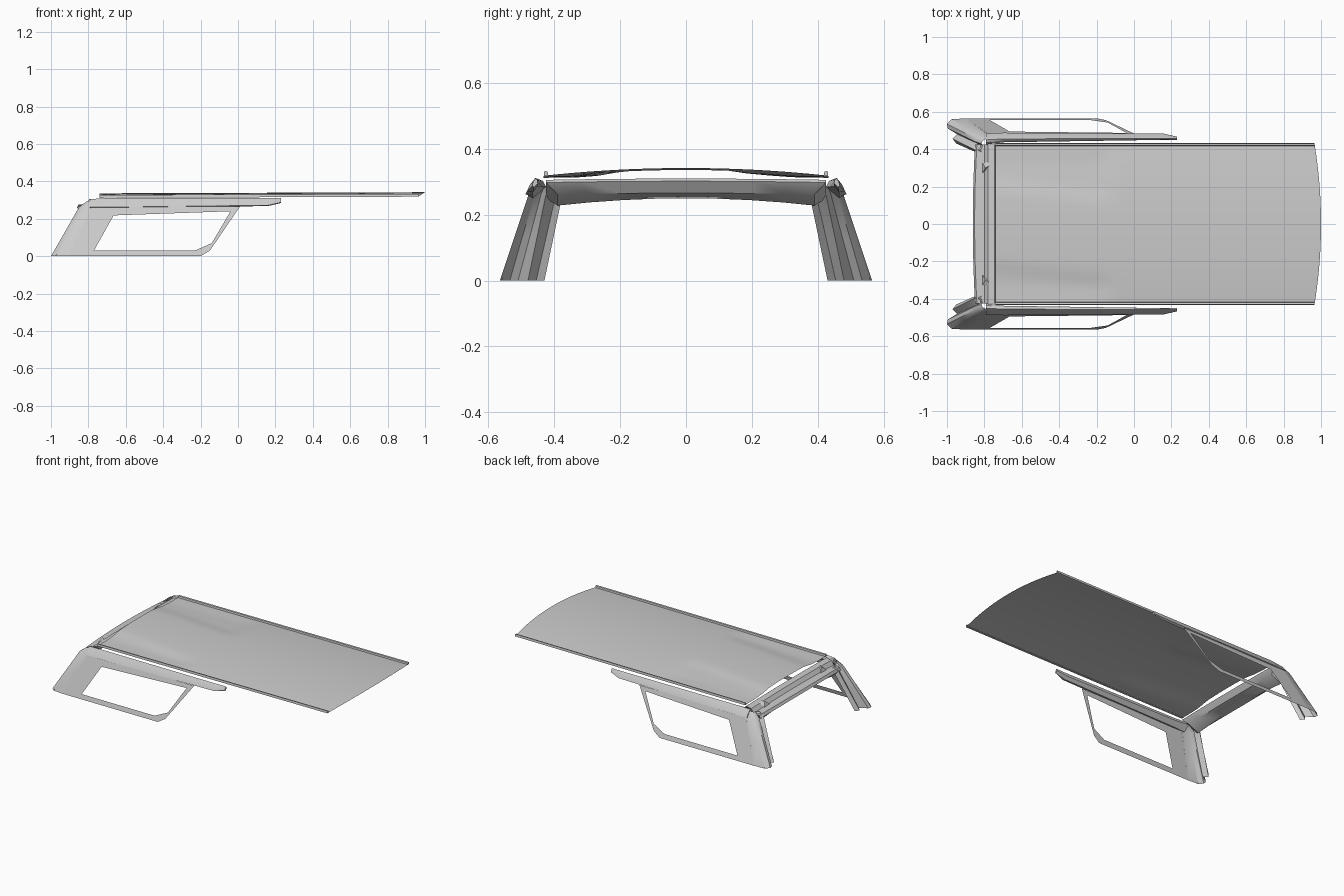
import bpy, bmesh, math


def make(name, verts, faces, smooth=True):
    me = bpy.data.meshes.new(name)
    me.from_pydata(verts, [], faces)
    bm = bmesh.new()
    bm.from_mesh(me)
    bmesh.ops.recalc_face_normals(bm, faces=bm.faces)
    bm.to_mesh(me)
    bm.free()
    ob = bpy.data.objects.new(name, me)
    bpy.context.collection.objects.link(ob)
    if smooth:
        bpy.ops.object.select_all(action='DESELECT')
        ob.select_set(True)
        bpy.context.view_layer.objects.active = ob
        bpy.ops.object.shade_smooth_by_angle(angle=math.radians(35))
    return ob


def loft(name, rows, closed=False, caps=False):
    n = len(rows[0])
    verts = [p for r in rows for p in r]
    faces = []
    for i in range(len(rows) - 1):
        for j in range(n if closed else n - 1):
            k = (j + 1) % n
            faces.append((i*n + j, i*n + k, (i+1)*n + k, (i+1)*n + j))
    if caps:
        faces += [tuple(range(n)), tuple(range((len(rows)-1)*n, len(rows)*n))]
    return make(name, verts, faces)


# Roof skin: gentle crown, with two shallow recesses at the rear
def roof_z(x, y):
    t = (x + 0.74) / 1.74
    z = 0.313 + 0.006 * t + 0.023 * (1 - (y / 0.43) ** 2)
    if x < -0.1:
        edge = 0.17 - 0.07 * t / 0.37 if y > 0 else 0.19 + 0.07 * t / 0.34
        depth = min(1, max(0, (abs(y) - edge) / 0.08)) * min(1, (-0.1 - x) / 0.08)
        z -= 0.009 * depth * min(1, (0.43 - abs(y)) / 0.1)
    return z


NX, NY = 36, 28
rows = []
for i in range(NX + 1):
    row = []
    for j in range(NY + 1):
        y = -0.42 + 0.85 * j / NY
        x = -0.74 + (1.74 - 0.035 * (y / 0.43) ** 2) * i / NX
        row.append((x, y, roof_z(x, y)))
    rows.append(row)
loft("roof_panel", rows)

# Rear header above the back window
rows = []
for j in range(9):
    u = -1 + j / 4
    c = 1 - u * u
    sec = [(-0.835, 0.228 + 0.022*c), (-0.85 - 0.012*c, 0.25 + 0.01*c),
           (-0.84 - 0.012*c, 0.268 + 0.008*c), (-0.80, 0.272 + 0.008*c),
           (-0.78, 0.297 + 0.006*c), (-0.745, 0.306 + 0.004*c),
           (-0.735, 0.298 + 0.004*c), (-0.76, 0.262 + 0.004*c)]
    rows.append([(x, u * (0.39 if k in (0, 7) else 0.425), z) for k, (x, z) in enumerate(sec)])
loft("rear_header", rows, True, True)

for s, side in ((1, "left"), (-1, "right")):
    # Rolled lip along the roof edge
    rows = []
    for x in (-0.74, 0.1, 0.965):
        z = 0.315 + 0.006 * (x + 0.74) / 1.7
        rows.append([(x, s*y, z + d) for y, d in
                     ((0.418, -0.003), (0.42, 0.010), (0.43, 0.012), (0.432, -0.003))])
    loft(side + "_roof_lip", rows, True, True)

    # Gutter rail above the side window
    rows = []
    for x, sec in (
        (-0.79, ((0.425, .285), (0.435, .303), (0.45, .305), (0.472, .282), (0.484, .262), (0.465, .25))),
        (-0.70, ((0.437, .285), (0.445, .305), (0.455, .311), (0.475, .285), (0.488, .262), (0.465, .256))),
        (0.16, ((0.45, .287), (0.452, .303), (0.458, .311), (0.474, .292), (0.483, .272), (0.465, .268))),
        (0.23, ((0.45, .295), (0.451, .305), (0.457, .311), (0.464, .30), (0.467, .288), (0.462, .284)))):
        rows.append([(x, s*y, z) for y, z in sec])
    loft(side + "_gutter_rail", rows, True, True)

    # Raked rear corner pillar, wrapping from side to back
    low = ((-0.90, .565), (-0.975, .56), (-1.0, .535), (-0.995, .51),
           (-0.945, .48), (-0.97, .455), (-0.95, .43))
    top = ((-0.78, .478), (-0.83, .474), (-0.85, .46), (-0.85, .44),
           (-0.825, .425), (-0.85, .395), (-0.825, .375))
    rows = []
    for t in (0, 0.5, 1):
        rows.append([(a[0] + (b[0]-a[0])*t, s*(a[1] + (b[1]-a[1])*t), 0.262*t)
                     for a, b in zip(low, top)])
    rows.append([(x, s*y, z) for x, y, z in
                 ((-0.76, .46, .295), (-0.79, .455, .297), (-0.81, .445, .292), (-0.815, .43, .288),
                  (-0.81, .42, .285), (-0.82, .395, .277), (-0.81, .375, .268))])
    loft(side + "_rear_pillar", rows)

    # Side window frame, leaning inward
    outer = ((-0.90, 0), (-0.20, 0), (-0.15, .03), (0.01, .265), (-0.78, .265))
    inner = ((-0.77, .03), (-0.23, .03), (-0.14, .07), (-0.04, .24), (-0.665, .218))
    rows = [[(x, s*(0.565 - 0.325*z), z) for x, z in ring] for ring in (outer, inner)]
    loft(side + "_window_frame", rows, True)

    # Small hinge lug on the header
    lug = [(-0.81, s*0.27, 0.279), (-0.81, s*0.33, 0.277), (-0.775, s*0.33, 0.302),
           (-0.775, s*0.31, 0.306), (-0.795, s*0.30, 0.305)]
    make(side + "_header_lug", lug, [(0, 1, 4), (1, 2, 3, 4), (0, 4, 3), (0, 3, 2, 1)], False)
